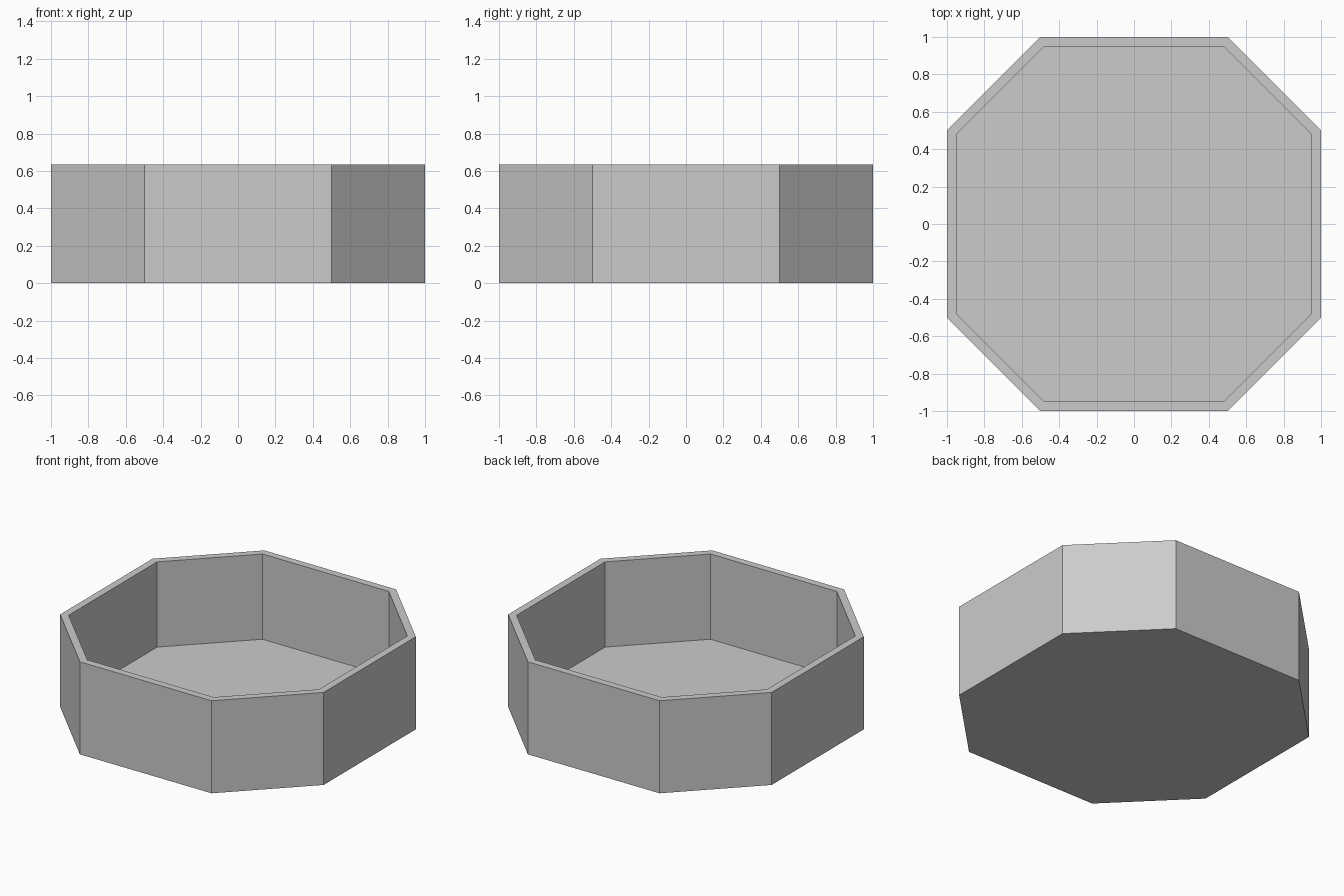
import bpy
import bmesh

if "Cube" in bpy.data.objects:
    bpy.data.objects.remove(bpy.data.objects["Cube"], do_unlink=True)

HALF, CORNER = 1.0, 0.5       # half width and half length of a straight side
HEIGHT, THICK = 0.635, 0.05   # wall height, wall and floor thickness

grey = bpy.data.materials.new("plain_grey")
grey.use_nodes = True
color = (0.6, 0.6, 0.6, 1)
grey.diffuse_color = color
grey.node_tree.nodes["Principled BSDF"].inputs["Base Color"].default_value = color

# Octagonal outline, counter-clockwise: each side is the last one turned 90 degrees
outline = []
x, y = HALF, -CORNER
for _ in range(4):
    outline += [(x, y), (x, -y) if abs(x) > abs(y) else (-x, y)]
    x, y = -y, x

# Solid prism, then an even rim inset pushed down to the floor
bm = bmesh.new()
base = bm.faces.new([bm.verts.new((px, py, 0)) for px, py in outline])
lid = bmesh.ops.extrude_face_region(bm, geom=[base], use_keep_orig=True)["geom"]
bmesh.ops.translate(bm, vec=(0, 0, HEIGHT),
                    verts=[g for g in lid if isinstance(g, bmesh.types.BMVert)])
bmesh.ops.recalc_face_normals(bm, faces=bm.faces)
top = max(bm.faces, key=lambda f: f.calc_center_median().z)
bmesh.ops.inset_region(bm, faces=[top], thickness=THICK, use_even_offset=True)
well = bmesh.ops.extrude_discrete_faces(bm, faces=[top])["faces"][0]
bmesh.ops.translate(bm, vec=(0, 0, THICK - HEIGHT), verts=well.verts)
bmesh.ops.recalc_face_normals(bm, faces=bm.faces)

mesh = bpy.data.meshes.new("octagonal_tray")
bm.to_mesh(mesh)
bm.free()
mesh.materials.append(grey)
tray = bpy.data.objects.new("octagonal_tray", mesh)
bpy.context.collection.objects.link(tray)
